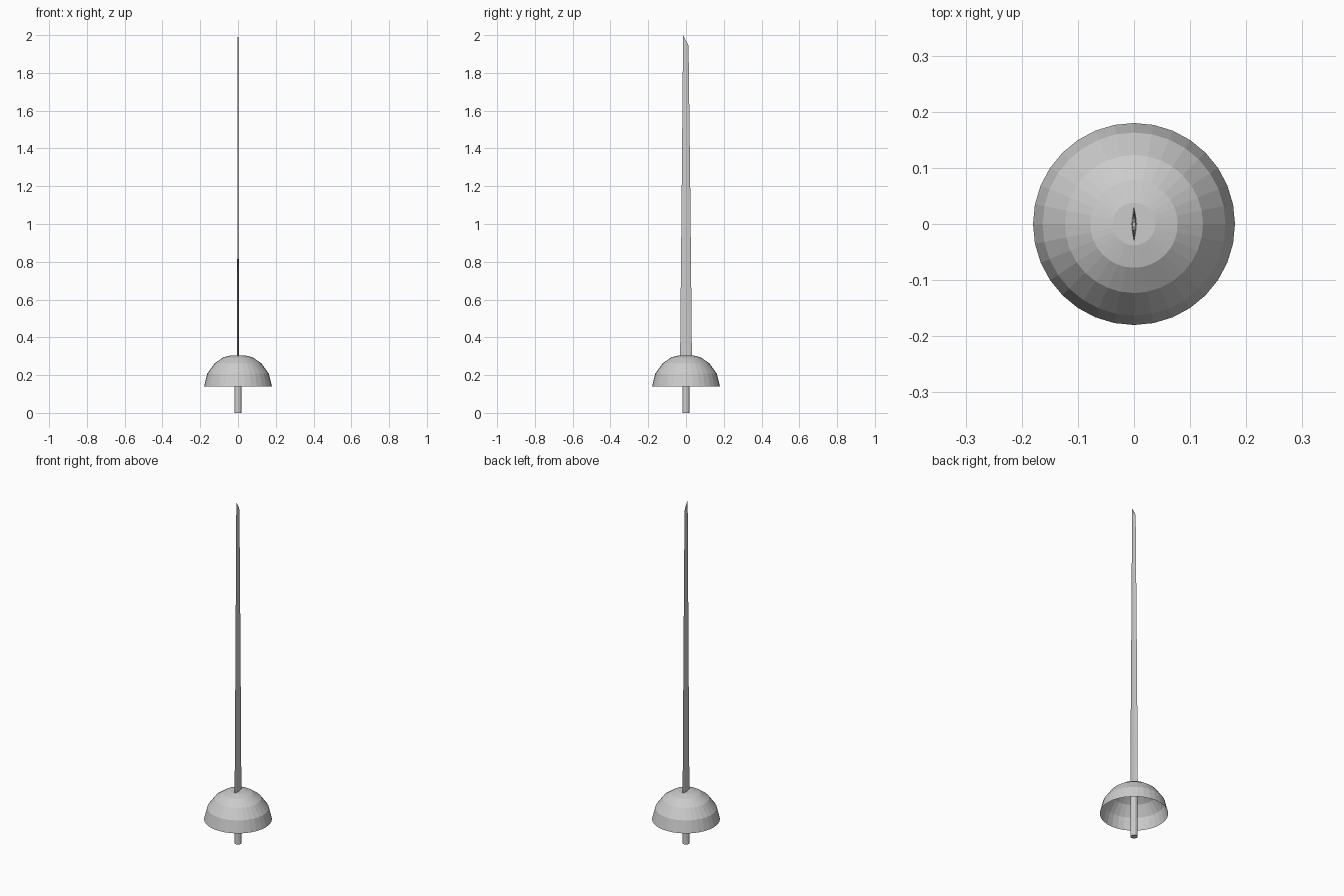
import bpy, bmesh, math

if "Cube" in bpy.data.objects:
    bpy.data.objects.remove(bpy.data.objects["Cube"])


def finish(name, bm):
    bmesh.ops.recalc_face_normals(bm, faces=bm.faces[:])
    mesh = bpy.data.meshes.new(name)
    bm.to_mesh(mesh)
    bm.free()
    obj = bpy.data.objects.new(name, mesh)
    bpy.context.collection.objects.link(obj)
    return obj


def loft(name, rings, cap_start=True, cap_end=True):
    """Bridge equal-length closed rings of points."""
    bm = bmesh.new()
    loops = [[bm.verts.new(p) for p in ring] for ring in rings]
    n = len(rings[0])
    for a, b in zip(loops, loops[1:]):
        for i in range(n):
            j = (i + 1) % n
            bm.faces.new((a[i], a[j], b[j], b[i]))
    if cap_start:
        bm.faces.new(loops[0][::-1])
    if cap_end:
        bm.faces.new(loops[-1])
    return finish(name, bm)


def circle(r, z, n=32):
    return [(r * math.cos(math.tau * i / n), r * math.sin(math.tau * i / n), z)
            for i in range(n)]


def lens(half_w, half_t, z, n=12):
    """Pointed lens section, wide along y and thin along x."""
    ring = []
    for i in range(n):
        a = math.tau * i / n
        y = math.cos(a)
        x = math.copysign(1 - y * y, math.sin(a))
        ring.append((half_t * x, half_w * y, z))
    return ring


# Hollow bowl guard, open underneath
dome = [(0.18, 0.14), (0.163, 0.208), (0.123, 0.263), (0.078, 0.294), (0.038, 0.304)]
loft("guard", [circle(r, z) for r, z in dome], cap_start=False)

# Straight round grip running up into the bowl
loft("grip", [circle(0.019, 0.0, 16), circle(0.019, 0.302, 16)])

# Tapering blade with a slanted tip rising towards -y
tip = [(x, y - 0.001, 1.972 - y * 1.9) for x, y, z in lens(0.0145, 0.0025, 0)]
loft("blade", [lens(0.031, 0.005, 0.29), lens(0.030, 0.0045, 0.44),
               lens(0.023, 0.0035, 1.15), tip])
